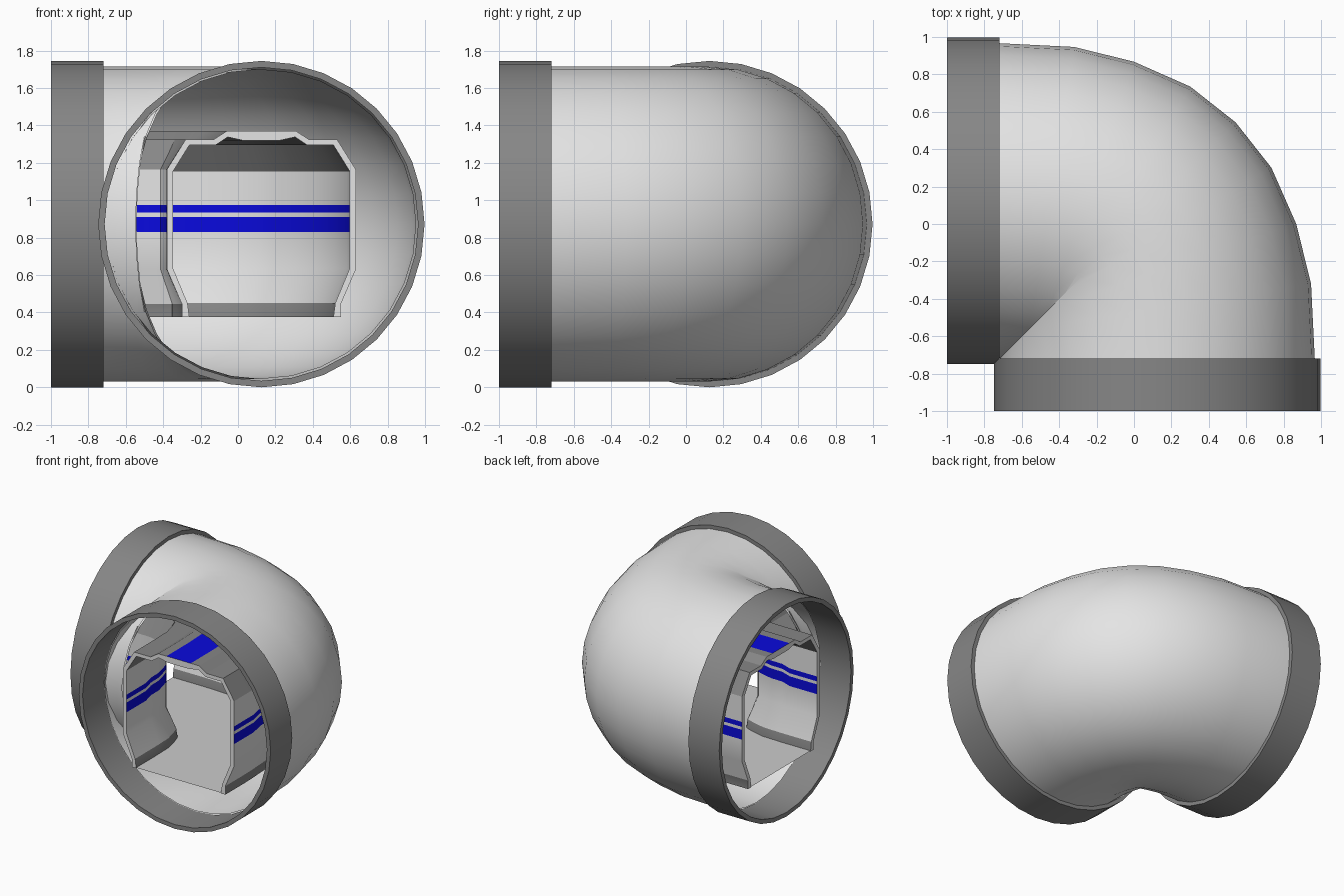
import bpy, bmesh, math

if "Cube" in bpy.data.objects:
    bpy.data.objects.remove(bpy.data.objects["Cube"])


def material(name, rgb):
    m = bpy.data.materials.new(name)
    m.diffuse_color = (*rgb, 1)
    m.use_nodes = True
    m.node_tree.nodes["Principled BSDF"].inputs["Base Color"].default_value = m.diffuse_color
    return m


LIGHT = material("light grey", (0.78, 0.78, 0.78))
DARK = material("dark grey", (0.24, 0.24, 0.24))
BLUE = material("blue", (0.003, 0.003, 0.72))
FLOOR = material("floor grey", (0.6, 0.6, 0.6))
C = 0.125      # lateral centre of both legs
ZC = 0.8725    # height of the tube axis


def elbow(start):
    """Stations (x, y, turn angle): the first half, then its mirror across the diagonal."""
    half = start + [(-0.451, 0.115, 9), (-0.273, 0.071, 19), (-0.133, 0.013, 31)]
    other = [(y, x, 90 - a) for x, y, a in reversed(half)]
    return half + [(-0.052, -0.052, 45)] + other


def sweep(name, path, loop, mats, slots, closed=True, capper=None, drops=None, angle=35):
    """Sweep a (lateral, height) loop along the path; slots colour each loop edge."""
    bm = bmesh.new()
    rings = []
    for k, (x, y, a) in enumerate(path):
        s, c = math.sin(math.radians(a)), math.cos(math.radians(a))
        d = drops[k] if drops else 0
        rings.append([bm.verts.new((x + u * s, y + u * c,
                                    z - (d if 0.8 < z < 1.0 else 0))) for u, z in loop])
    n = len(loop)
    for r0, r1 in zip(rings, rings[1:]):
        for i in range(n if closed else n - 1):
            j = (i + 1) % n
            bm.faces.new((r0[i], r0[j], r1[j], r1[i])).material_index = slots[i]
    if capper:
        for ring in (rings[0], rings[-1]):
            for quad in capper(n):
                bm.faces.new([ring[q] for q in quad])
    if closed:
        bmesh.ops.recalc_face_normals(bm, faces=bm.faces)
    finish(name, bm, mats, angle)


def finish(name, bm, mats, angle):
    me = bpy.data.meshes.new(name)
    bm.to_mesh(me)
    bm.free()
    for m in mats:
        me.materials.append(m)
    ob = bpy.data.objects.new(name, me)
    bpy.context.collection.objects.link(ob)
    bpy.ops.object.select_all(action='DESELECT')
    ob.select_set(True)
    bpy.context.view_layer.objects.active = ob
    bpy.ops.object.shade_smooth_by_angle(angle=math.radians(angle))


def circle(r, n=32):
    return [(r * math.sin(2 * math.pi * i / n), ZC + r * math.cos(2 * math.pi * i / n))
            for i in range(n)]


# Tube skin: outer and inner surfaces
tube_path = elbow([(-0.73, C, 0)])
for name, radius in (("tube_outer", 0.842), ("tube_lining", 0.828)):
    sweep(name, tube_path, circle(radius), [LIGHT], [0] * 32, angle=80)


# End collars: thick rings with flat faces
def collar(name, side):
    bm = bmesh.new()
    rows = []
    for along, r in ((-1, 0.8725), (-0.72, 0.8725), (-0.72, 0.838), (-1, 0.838)):
        rows.append([bm.verts.new((along, C + u, z) if side else (C + u, along, z))
                     for u, z in circle(r)])
    for k in range(4):
        a, b = rows[k], rows[(k + 1) % 4]
        for i in range(32):
            j = (i + 1) % 32
            bm.faces.new((a[i], a[j], b[j], b[i]))
    bmesh.ops.recalc_face_normals(bm, faces=bm.faces)
    finish(name, bm, [DARK], 35)


collar("left_collar", True)
collar("front_collar", False)

# Carriage shell: half profiles from foot to roof, (lateral, height)
outer = [(0.425, 0.375), (0.425, 0.445), (0.505, 0.63), (0.505, 0.83), (0.505, 0.91),
         (0.505, 0.935), (0.505, 0.975), (0.505, 1.165), (0.405, 1.325), (0.255, 1.325),
         (0.185, 1.37), (0.11, 1.37)]
inner = [(0.385, 0.375), (0.395, 0.45), (0.472, 0.635), (0.472, 0.83), (0.472, 0.91),
         (0.472, 0.935), (0.472, 0.975), (0.472, 1.155), (0.385, 1.295), (0.245, 1.295),
         (0.18, 1.338), (0.1, 1.32)]
side = [1, 0, 0, 2, 0, 2, 0, 1, 1, 1, 1]   # 0 light, 1 dark, 2 blue


def whole(half):
    return [(-u, z) for u, z in half] + half[::-1]


loop = whole(outer) + whole(inner)[::-1]
slots = (side + [2] + side[::-1] + [0]) + (side + [1] + side[::-1] + [0])
car_path = elbow([(-0.95, C, 0), (-0.7, C, 0), (-0.62, 0.123, 1.5)])
drops = [0.018, 0.018] + [0] * (len(car_path) - 4) + [0.018, 0.018]


def rim(n):
    return [(i, i + 1, n - 2 - i, n - 1 - i) for i in range(n // 2 - 1)]


sweep("carriage_shell", car_path, loop, [LIGHT, DARK, BLUE], slots,
      capper=rim, drops=drops, angle=25)

# Carriage floor sheet
sweep("carriage_floor", car_path, [(-0.39, 0.38), (0.39, 0.38)], [FLOOR], [0], closed=False)
